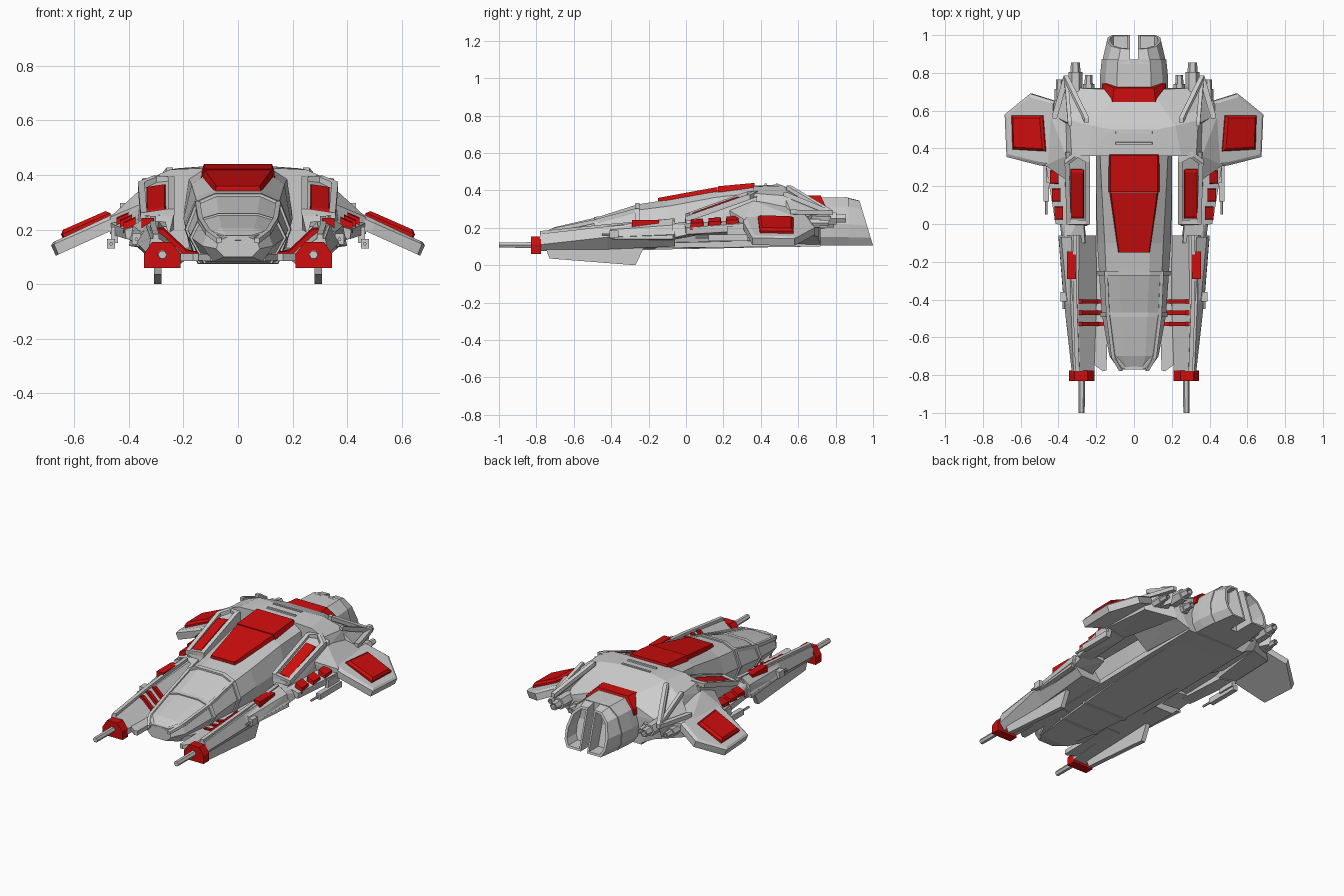
import bpy, bmesh, math
from mathutils import Vector

if "Cube" in bpy.data.objects:
    bpy.data.objects.remove(bpy.data.objects["Cube"])

RED = bpy.data.materials.new("red_paint")
RED.diffuse_color = (0.62, 0.004, 0.004, 1)
RED.use_nodes = True
RED.node_tree.nodes["Principled BSDF"].inputs["Base Color"].default_value = RED.diffuse_color


def finish(name, bm, red=False, pair=False):
    bmesh.ops.recalc_face_normals(bm, faces=bm.faces)
    me = bpy.data.meshes.new(name)
    bm.to_mesh(me)
    bm.free()
    ob = bpy.data.objects.new(name, me)
    bpy.context.collection.objects.link(ob)
    if red:
        me.materials.append(RED)
    if pair:
        m = ob.modifiers.new("mirror", 'MIRROR')
        m.use_mirror_merge = False
    return ob


def add_hull(bm, pts):
    vs = [bm.verts.new(p) for p in pts]
    bmesh.ops.convex_hull(bm, input=vs)
    bmesh.ops.delete(bm, geom=[v for v in vs if v.is_valid and not v.link_faces], context='VERTS')


def solid(name, pts, red=False, pair=True, sym=False):
    """Convex block around the points; pair = mirrored twin, sym = spans the centre line."""
    if sym:
        pts, pair = list(pts) + [(-x, y, z) for x, y, z in pts], False
    bm = bmesh.new()
    add_hull(bm, pts)
    bmesh.ops.dissolve_limit(bm, angle_limit=0.02, verts=bm.verts, edges=bm.edges)
    return finish(name, bm, red, pair)


def box(name, x, y, z, red=False):
    return solid(name, [(a, b, c) for a in x for b in y for c in z], red)


def bars(name, path, r, closed=False, red=False):
    """Square bars along a path of points."""
    bm = bmesh.new()
    n = len(path)
    for i in range(n if closed else n - 1):
        add_hull(bm, [(p[0] + a, p[1] + b, p[2] + c) for p in (path[i], path[(i + 1) % n])
                      for a in (-r, r) for b in (-r, r) for c in (-r, r)])
    return finish(name, bm, red, True)


def plate(name, quad, h, inset, red=True):
    """Raised panel with bevelled rim standing on a 3D quad."""
    q = [Vector(p) for p in quad]
    c = sum(q, Vector()) / len(q)
    n = (q[1] - q[0]).cross(q[2] - q[0]).normalized()
    n = n if n.z > 0 else -n
    return solid(name, [p - n * h for p in q] + [p + n * h * 0.4 for p in q]
                 + [p + (c - p) * inset + n * h for p in q], red)


def loft(name, rings, pair=False, inset=0, depth=0, red=False):
    bm = bmesh.new()
    vr = [[bm.verts.new(p) for p in r] for r in rings]
    n = len(vr[0])
    for a, b in zip(vr, vr[1:]):
        for i in range(n):
            bm.faces.new((a[i], a[(i + 1) % n], b[(i + 1) % n], b[i]))
    bm.faces.new(vr[0])
    end = bm.faces.new(vr[-1])
    if inset:
        bmesh.ops.recalc_face_normals(bm, faces=bm.faces)
        bmesh.ops.inset_region(bm, faces=[end], thickness=inset)
        ring = bmesh.ops.extrude_discrete_faces(bm, faces=[end])['faces'][0]
        bmesh.ops.translate(bm, verts=ring.verts, vec=(0, -depth, 0))
    return finish(name, bm, red, pair)


def tube(name, x, z, y0, y1, r0, r1, n=6, inset=0.0, red=False):
    ring = lambda y, r: [(x + r * math.cos(2 * math.pi * i / n), y,
                          z + r * math.sin(2 * math.pi * i / n)) for i in range(n)]
    return loft(name, [ring(y0, r0), ring(y1, r1)], True, inset, 0.03 if inset else 0, red)


# Fuselage: half profile (bottom, chine, shoulder, top) at each station
ST = [(-.77, .05, .10, .08, .13, .07, .16, .04, .172), (-.70, .09, .083, .13, .14, .11, .19, .06, .204),
      (-.48, .12, .08, .17, .17, .138, .235, .07, .255), (-.26, .14, .08, .185, .20, .148, .295, .08, .325),
      (-.10, .15, .085, .195, .22, .155, .315, .085, .35), (.17, .16, .09, .20, .24, .17, .365, .12, .40),
      (.37, .17, .095, .20, .25, .18, .385, .12, .425), (.66, .17, .10, .20, .25, .16, .33, .10, .355)]


def section(s, y=None, k=1.0):
    half = [(s[i] * k, s[0] if y is None else y, .17 + (s[i + 1] - .17) * k) for i in (1, 3, 5, 7)]
    return half + [(-x, yy, z) for x, yy, z in reversed(half)]


loft("fuselage", [section(s) for s in ST])

# Canopy hoops and rails
for s in (ST[2], ST[3]):
    solid("canopy_hoop", section(s, s[0] - .012, 1.04) + section(s, s[0] + .012, 1.06), pair=False)
bars("canopy_rail", [(s[5], s[0], s[6]) for s in ST[:4]], .009)
bars("canopy_nose_rim", [(0, -.762, .170), (.05, -.757, .168), (.10, -.70, .185)], .009)

# Flat belly floor
solid("belly_floor", [(.10, -.70, .085), (.10, -.70, .11), (.155, -.58, .087), (.155, -.58, .11), (.20, -.42, .09),
                      (.20, -.42, .112), (.20, .72, .10), (.20, .72, .14)], sym=True)

# Dorsal red panel
solid("dorsal_panel_rear", [(.135, .37, .41), (.135, .17, .39), (.125, .365, .44), (.125, .17, .422)], True, sym=True)
solid("dorsal_panel_front", [(.13, .168, .39), (.085, -.15, .33), (.122, .168, .418), (.08, -.15, .36)], True, sym=True)

# Rear hull dome
solid("rear_hull", [(.13, .36, .425), (.25, .36, .42), (.33, .36, .385), (.36, .36, .33), (.12, .50, .432),
                    (.22, .52, .425), (.34, .55, .37), (.37, .60, .28), (.30, .72, .27), (.15, .71, .32),
                    (.09, .71, .348), (.21, .36, .12), (.34, .38, .19), (.30, .70, .16), (.2, .72, .11)], sym=True)
for y in (.42, .48):
    solid("dorsal_vent", [(.10, y, .42), (.10, y + .014, .42), (.095, y, .437), (.095, y + .012, .437)], sym=True)

# Engine nozzle: core plus two hollow lobes split by a slot
NOZ = [(.145, .105), (.175, .15), (.18, .22), (.15, .315), (.09, .362)]
core = [(.62, 1.0), (.78, 1.0), (.87, .95)]
loft("engine_core", [[(x * k, y, z) for x, z in NOZ] + [(-x * k, y, z) for x, z in reversed(NOZ)] for y, k in core])
lobe = [(.022, .105)] + NOZ + [(.022, .364)]
loft("engine_lobe", [[(x if x < .03 else x * .95, .85, z) for x, z in lobe],
                     [(x if x < .03 else x * .80, 1.0 - (z - .105) * .28, .105 + (z - .105) * .93) for x, z in lobe]],
     True, .016, .09)
solid("engine_collar", [(.162, .69, .318), (.162, .745, .318), (.17, .69, .28), (.17, .745, .28), (.115, .645, .374),
                        (.105, .72, .374), (.1, .66, .3)], True, sym=True)

# Shoulder arms with framed red panels
solid("shoulder_arm", [(.235, .0, .255), (.34, -.005, .25), (.235, .38, .40), (.36, .38, .365), (.25, -.01, .19),
                       (.36, .02, .17), (.235, .38, .2), (.38, .38, .2)])
arm = lambda x, y: (x, y, .262 + .36 * y - .15 * (x - .235))
plate("arm_red_panel", [arm(.265, .03), arm(.335, .03), arm(.335, .29), arm(.265, .29)], .010, .1)
bars("arm_frame", [arm(.245, .01), arm(.345, .01), arm(.355, .33), arm(.30, .37), arm(.245, .34)], .012, True)

# Side shoulder behind a lower ledge with three small red lamps
solid("side_shoulder", [(.34, .22, .30), (.36, .36, .345), (.47, .31, .245), (.46, .62, .245), (.34, .71, .29),
                        (.36, .25, .17), (.47, .31, .19), (.45, .63, .18), (.28, .71, .15)])
solid("side_ledge", [(.33, -.01, .225), (.415, .0, .20), (.35, .33, .245), (.47, .33, .225),
                     (.33, .0, .16), (.41, .0, .165), (.47, .33, .185), (.35, .33, .16)])
for i in range(3):
    x, y, z = .375 + .013 * i, .022 + .095 * i, .228 + .008 * i
    solid("side_lamp", [(x + a, y + b, z + c - a * .45) for a in (0, .045) for b, c in
                        ((0, -.02), (.074, -.02), (.004, .016), (.068, .020))], True)
box("side_gun", (.45, .48), (.12, .33), (.13, .165))
box("side_gun_mount", (.44, .465), (.22, .33), (.15, .21))
tube("side_gun_barrel", .465, .148, .05, .14, .007, .007)

# Drooping wings
wing = [(.42, .30), (.50, .31), (.675, .355), (.685, .58), (.55, .69), (.42, .65)]
wz = lambda x: .262 - .44 * (x - .44)
solid("wing", [(x, y, wz(x) - .012) for x, y in wing] + [(.55 + (x - .55) * .94, .5 + (y - .5) * .9, wz(x)) for x, y in wing]
      + [(x * .975, y, wz(x) - .05) for x, y in wing])
plate("wing_red_panel", [(x, y, wz(x) + .002) for x, y in ((.465, .385), (.64, .395), (.645, .575), (.48, .575))], .022, .14)

# Rear shoulder fins with raised rims
fin = [(.25, .55, .415), (.34, .53, .38), (.42, .57, .285), (.36, .775, .28)]
solid("rear_fin", [(x, y, z - .02) for x, y, z in fin] + [(x, y - .02, .2) for x, y, z in fin])
bars("rear_fin_rim", [fin[0], fin[3], fin[2]], .012)
bars("rear_fin_strut", [fin[1], fin[3]], .010)

# Small rear thrusters
for x, z, y, r in ((.31, .25, .855, .034), (.24, .22, .79, .028), (.395, .225, .765, .024)):
    tube("rear_thruster", x, z, .60, y - .05, r * 1.1, r * 1.1)
    tube("rear_thruster_tip", x, z, y - .06, y, r * .8, r * .7, 6, .007)

# Front booms
BOOM = [(-.78, [(.21, .075), (.21, .11), (.285, .165), (.32, .168), (.33, .11), (.30, .075)]),
        (-.42, [(.19, .09), (.20, .115), (.295, .203), (.335, .208), (.37, .15), (.31, .085)]),
        (-.06, [(.19, .10), (.20, .12), (.29, .23), (.34, .238), (.40, .165), (.33, .10)])]
loft("boom", [[(x, y, z) for x, z in prof] for y, prof in BOOM], True)
solid("boom_inner_lip", [(x, y, z) for x, y in ((.145, -.775), (.165, -.78), (.19, -.73), (.23, -.73), (.23, -.40), (.14, -.40))
                         for z in (.085, .112)])
solid("boom_side_block", [(.32, -.41, .21), (.355, -.40, .19), (.33, -.07, .25), (.385, -.07, .215), (.33, -.42, .13),
                          (.375, -.38, .14), (.40, -.07, .14), (.33, -.07, .13)])
bars("boom_ridge", [(.30, -.77, .172), (.312, -.42, .208), (.312, -.07, .238)], .011)
solid("boom_link", [(.25, -.10, .13), (.38, -.10, .14), (.27, .06, .16), (.40, .06, .175),
                    (.26, -.1, .21), (.36, -.1, .22), (.27, .06, .24), (.37, .06, .21)])
box("boom_lamp", (.308, .354), (-.29, -.145), (.195, .242), True)

# Red stripes over floor and boom flank
for i in range(3):
    y, d = -.53 + .06 * i, .004 * i
    bars("boom_stripe", [(.155, y, .107), (.20, y, .110 + d), (.284, y, .189 + d)], .011, red=True)

# Muzzle blocks, barrels and keel fins
hexa = [(.21, .06), (.345, .06), (.345, .11), (.315, .155), (.245, .155), (.21, .11)]
loft("muzzle_block", [[(x, y, z) for x, z in hexa] for y in (-.83, -.775)], True, red=True)
tube("cannon_barrel", .277, .108, -1.0, -.76, .016, .018)
solid("keel_fin", [(x, y, z) for x in (.28, .308) for y, z in ((-.75, .09), (-.73, .036), (-.27, .0), (-.225, .095))])
box("boom_gun", (.355, .388), (-.41, -.36), (.145, .185))
tube("boom_gun_barrel", .372, .165, -.45, -.36, .007, .007)
